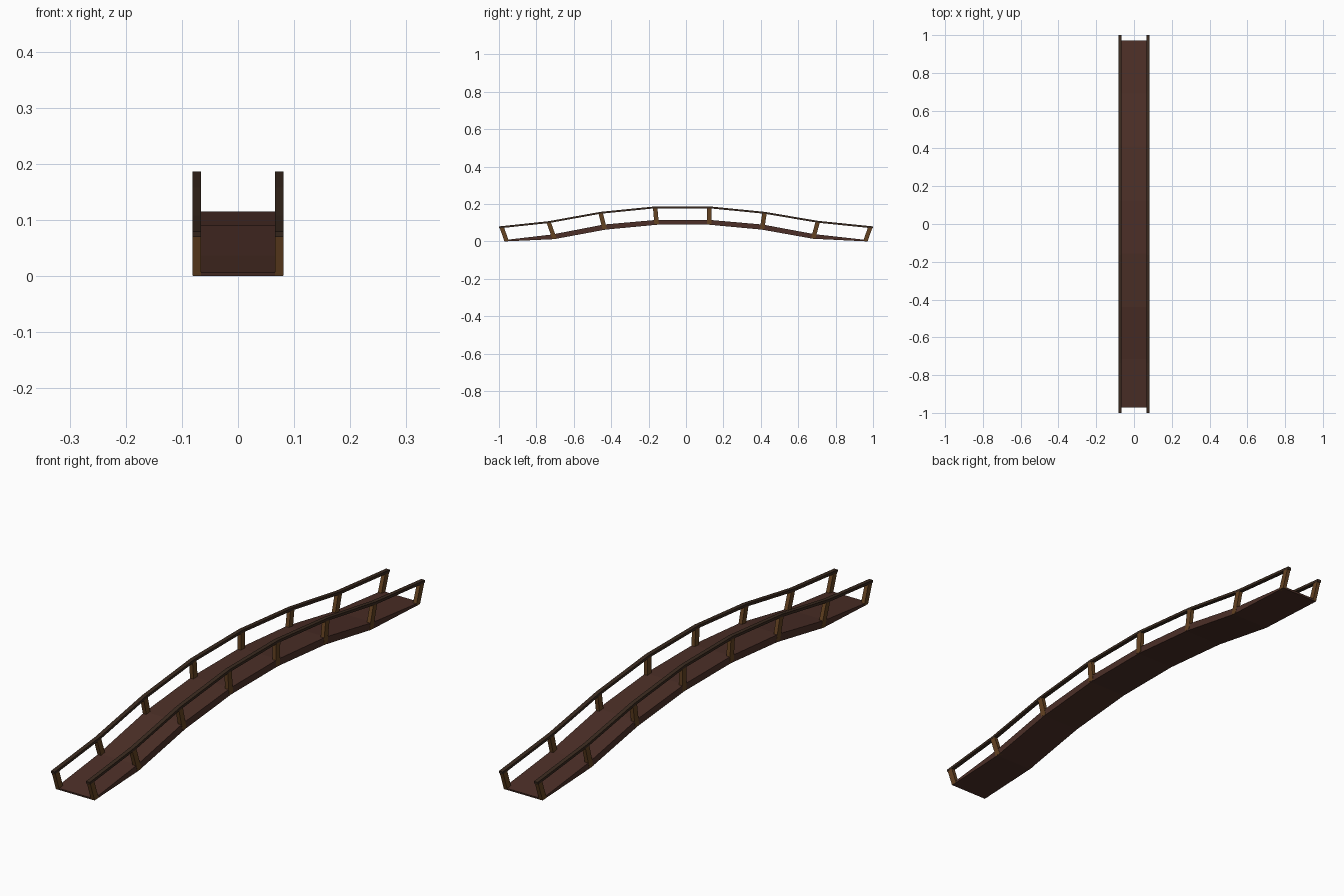
import bpy, bmesh

if "Cube" in bpy.data.objects:
    bpy.data.objects.remove(bpy.data.objects["Cube"])

def material(name, rgb):
    m = bpy.data.materials.new(name)
    lin = [((c / 255 + 0.055) / 1.055) ** 2.4 for c in rgb]
    m.diffuse_color = (*lin, 1)
    m.use_nodes = True
    m.node_tree.nodes["Principled BSDF"].inputs["Base Color"].default_value = m.diffuse_color
    return m

deck_brown = material("deck brown", (76, 47, 39))
post_brown = material("post brown", (100, 66, 33))
rail_brown = material("dark rail brown", (58, 42, 31))

def band(name, lower, upper, x0, x1, mat):
    """Solid strip between two (y, z) polylines, spanning x0 to x1."""
    bm = bmesh.new()
    rings = []
    for a, b in zip(lower, upper):
        rings.append([bm.verts.new((x, *p)) for x, p in
                      ((x0, a), (x1, a), (x1, b), (x0, b))])
    for r, s in zip(rings, rings[1:]):
        for i in range(4):
            j = (i + 1) % 4
            bm.faces.new((r[i], r[j], s[j], s[i]))
    bm.faces.new(rings[0])
    bm.faces.new(rings[-1][::-1])
    bmesh.ops.recalc_face_normals(bm, faces=bm.faces)
    me = bpy.data.meshes.new(name)
    bm.to_mesh(me)
    bm.free()
    me.materials.append(mat)
    ob = bpy.data.objects.new(name, me)
    bpy.context.collection.objects.link(ob)
    return ob

# Arched walkway, thinning to its two ends
deck_low = [(-.97, 0), (-.705, .012), (-.43, .063), (-.155, .089),
            (.125, .089), (.405, .063), (.68, .014), (.97, 0)]
deck_top = [(-.972, .007), (-.715, .037), (-.44, .09), (-.157, .115),
            (.125, .115), (.41, .09), (.69, .038), (.972, .007)]
band("deck", deck_low, deck_top, -.08, .08, deck_brown)

# Rail line and posts on both sides
rail_top = [(-1.0, .08), (-.735, .108), (-.457, .158), (-.165, .187),
            (.125, .187), (.42, .158), (.705, .11), (1.0, .08)]
rail_low = [(y * .998, z - .01) for y, z in rail_top]
foot = [(-.959, .001), (-.703, .014), (-.435, .067), (-.157, .093),
        (.123, .093), (.407, .067), (.68, .016), (.959, .001)]
head = [(y, z - .004) for y, z in rail_top]
head[0], head[-1] = (-.985, .075), (.985, .075)

for side, s in (("left", -1), ("right", 1)):
    band(side + "_handrail", rail_low, rail_top, s * .0655, s * .081, rail_brown)
    for i, ((fy, fz), (hy, hz)) in enumerate(zip(foot, head)):
        w = .012
        band(f"{side}_post_{i + 1}", [(fy - w, fz), (hy - w, hz)],
             [(fy + w, fz), (hy + w, hz)], s * .066, s * .0808, post_brown)
